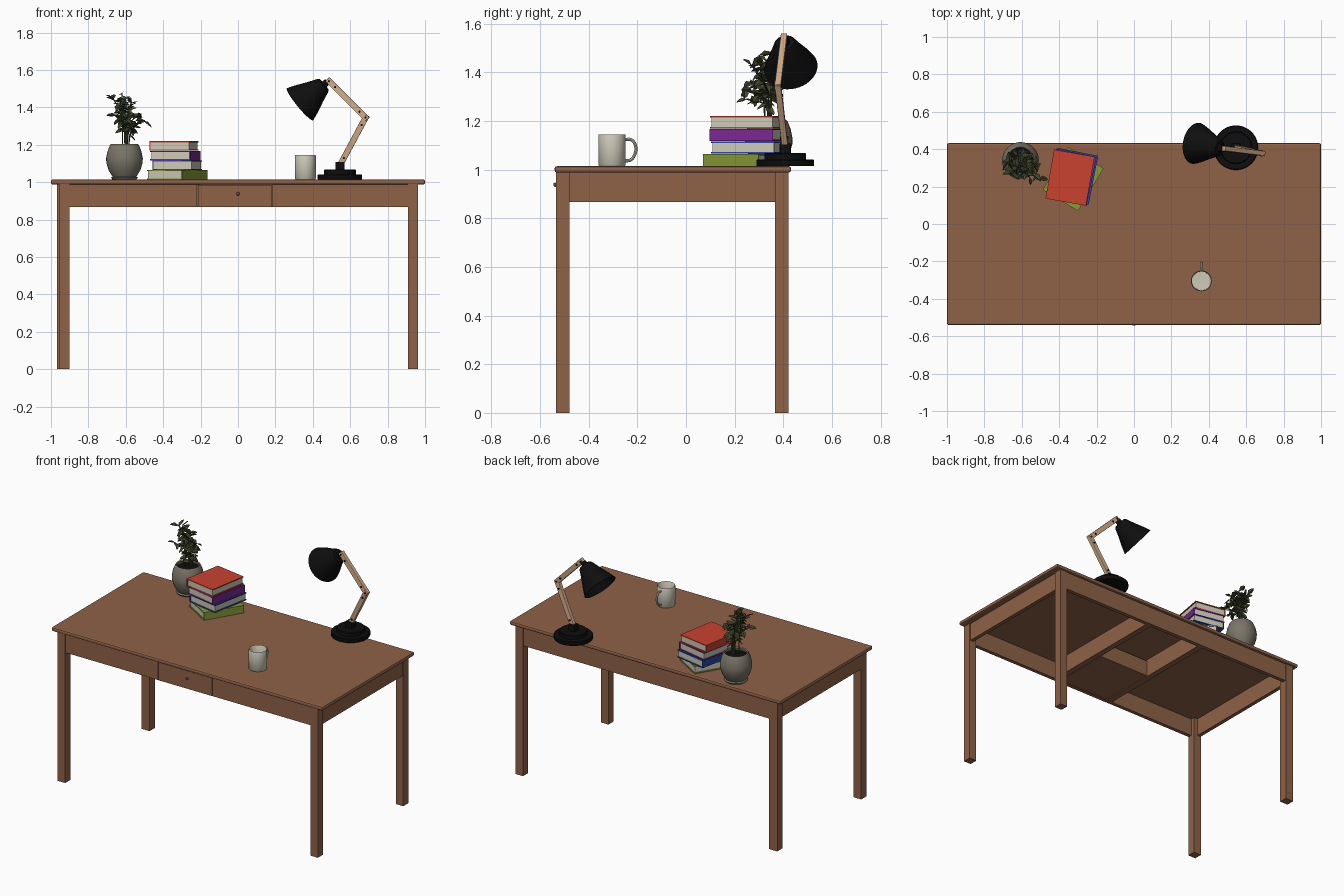
import bpy, bmesh, math, random
from mathutils import Vector, Matrix

if "Cube" in bpy.data.objects:
    bpy.data.objects.remove(bpy.data.objects["Cube"])

random.seed(4)


def mat(name, r, g, b):
    m = bpy.data.materials.new(name)
    lin = lambda c: ((c / 255 + 0.055) / 1.055) ** 2.4 if c > 10 else c / 255 / 12.92
    m.diffuse_color = (lin(r), lin(g), lin(b), 1)
    m.use_nodes = True
    m.node_tree.nodes["Principled BSDF"].inputs["Base Color"].default_value = m.diffuse_color
    return m


WOOD = mat("brown wood", 143, 98, 72)
BLACK = mat("black", 14, 14, 14)
PALE = mat("pale wood", 208, 170, 134)
STONE = mat("stone grey", 122, 117, 104)
LEAF = mat("dark leaf green", 66, 72, 46)
CREAM = mat("cream", 205, 201, 184)
RED = mat("red", 200, 66, 48)
BLUE = mat("blue", 42, 72, 165)
PURPLE = mat("purple", 122, 40, 145)
GREEN = mat("olive green", 135, 152, 56)


def finish(bm, name, material, smooth=False):
    bmesh.ops.recalc_face_normals(bm, faces=bm.faces)
    me = bpy.data.meshes.new(name)
    bm.to_mesh(me)
    bm.free()
    me.materials.append(material)
    ob = bpy.data.objects.new(name, me)
    bpy.context.collection.objects.link(ob)
    if smooth:
        bpy.ops.object.select_all(action='DESELECT')
        ob.select_set(True)
        bpy.context.view_layer.objects.active = ob
        bpy.ops.object.shade_smooth_by_angle(angle=math.radians(40))
    return ob


def box(name, lo, hi, material, matrix=Matrix(), bevel=0):
    bm = bmesh.new()
    bmesh.ops.create_cube(bm, size=1)
    lo, hi = Vector(lo), Vector(hi)
    for v in bm.verts:
        v.co = (lo + hi) / 2 + v.co * (hi - lo)
    if bevel:
        bmesh.ops.bevel(bm, geom=bm.edges[:], offset=bevel, segments=2, affect='EDGES', profile=0.5)
    bm.transform(matrix)
    return finish(bm, name, material)


def lathe(name, profile, material, matrix=Matrix(), n=32):
    """Spin an (r, z) profile around z."""
    bm = bmesh.new()
    vs = [bm.verts.new((r, 0, z)) for r, z in profile]
    es = [bm.edges.new(p) for p in zip(vs, vs[1:])]
    bmesh.ops.spin(bm, geom=vs + es, axis=(0, 0, 1), cent=(0, 0, 0), angle=2 * math.pi, steps=n)
    bmesh.ops.remove_doubles(bm, verts=bm.verts, dist=1e-5)
    bm.transform(matrix)
    return finish(bm, name, material, True)


def frame(a, b):
    """Matrix at a with z towards b and y near world y."""
    z = (Vector(b) - Vector(a)).normalized()
    x = Vector((0, 1, 0)).cross(z).normalized()
    y = z.cross(x)
    return Matrix.Translation(a) @ Matrix((x, y, z)).transposed().to_4x4()


def tube(name, pts, radius, material):
    cu = bpy.data.curves.new(name, 'CURVE')
    cu.dimensions = '3D'
    cu.bevel_depth, cu.bevel_resolution, cu.resolution_u = radius, 2, 6
    cu.use_fill_caps = True
    sp = cu.splines.new('BEZIER')
    sp.bezier_points.add(len(pts) - 1)
    for p, co in zip(sp.bezier_points, pts):
        p.co = co
        p.handle_left_type = p.handle_right_type = 'AUTO'
    tmp = bpy.data.objects.new(name, cu)
    bpy.context.collection.objects.link(tmp)
    bpy.context.view_layer.update()
    me = bpy.data.meshes.new_from_object(tmp.evaluated_get(bpy.context.evaluated_depsgraph_get()))
    bpy.data.objects.remove(tmp)
    bm = bmesh.new()
    bm.from_mesh(me)
    return finish(bm, name, material, True)


# Table: top, legs, aprons
TOP = 1.014
box("table_top", (-1, -0.54, 0.988), (1, 0.432, TOP), WOOD, bevel=0.009)
for name, x0, x1, y0 in (("front_left_leg", -0.957, -0.9, -0.535), ("back_left_leg", -0.968, -0.908, 0.365),
                         ("front_right_leg", 0.908, 0.963, -0.535), ("back_right_leg", 0.908, 0.963, 0.365)):
    box(name, (x0, y0, 0), (x1, y0 + 0.056, 0.99), WOOD)
box("front_apron_left", (-0.9, -0.53, 0.867), (-0.219, -0.505, 0.99), WOOD)
box("front_apron_right", (0.184, -0.53, 0.867), (0.91, -0.505, 0.99), WOOD)
box("back_apron", (-0.91, 0.39, 0.867), (0.91, 0.416, 0.99), WOOD)
for side, x in (("left", -0.955), ("right", 0.93)):
    box(side + "_apron", (x, -0.48, 0.867), (x + 0.026, 0.366, 0.99), WOOD)

# Drawer with box, side rails and knob
box("drawer_front", (-0.215, -0.531, 0.867), (0.18, -0.505, 0.986), WOOD)
box("drawer_box", (-0.2, -0.506, 0.872), (0.18, -0.11, 0.98), WOOD)
box("left_rail", (-0.24, -0.506, 0.867), (-0.2, 0.39, 0.99), WOOD)
box("right_rail", (0.19, -0.506, 0.867), (0.23, 0.39, 0.99), WOOD)
lathe("drawer_knob", [(0, 0), (0.006, 0), (0.009, 0.008), (0.006, 0.013), (0, 0.013)], WOOD,
      frame((0, -0.531, 0.938), (0.0001, -1, 0.938)), 12)

# Stack of books: centre, turn, spine side
books = (("green_book", GREEN, -0.325, 0.24, -31, 1), ("blue_book", BLUE, -0.325, 0.255, -11, -1),
         ("purple_book", PURPLE, -0.335, 0.25, -12, 1), ("red_book", RED, -0.342, 0.248, -10, -1))
for i, (name, col, x, y, turn, s) in enumerate(books):
    m = Matrix.Translation((x, y, TOP + 0.0515 * i)) @ Matrix.Rotation(math.radians(turn), 4, 'Z') \
        @ Matrix.Diagonal((s, 1, 1, 1))
    w, d, h = 0.11, 0.133, 0.051
    box(name + "_bottom_cover", (-w, -d, 0), (w, d, 0.006), col, m)
    box(name + "_top_cover", (-w, -d, h - 0.006), (w, d, h), col, m)
    box(name + "_spine", (w - 0.006, -d, 0.006), (w, d, h - 0.006), col, m)
    box(name + "_pages", (-w + 0.006, -d + 0.005, 0.006), (w - 0.006, d - 0.005, h - 0.006), CREAM, m)

# Mug
mx, my = 0.36, -0.304
lathe("mug_body", [(0, 0), (0.052, 0), (0.056, 0.005), (0.056, 0.127), (0.054, 0.131), (0.051, 0.127),
                   (0.05, 0.012), (0, 0.01)], CREAM, Matrix.Translation((mx, my, TOP)))
tube("mug_handle", [(mx, my + 0.052, TOP + 0.11), (mx, my + 0.08, TOP + 0.108), (mx, my + 0.096, TOP + 0.085),
                    (mx, my + 0.094, TOP + 0.05), (mx, my + 0.076, TOP + 0.026), (mx, my + 0.052, TOP + 0.022)],
     0.0065, CREAM)

# Plant pot and soil
px, py = -0.607, 0.34
pot = Matrix.Translation((px, py, TOP))
lathe("plant_pot", [(0, 0), (0.064, 0), (0.072, 0.01), (0.064, 0.016), (0.085, 0.05), (0.097, 0.09), (0.098, 0.115),
                    (0.091, 0.15), (0.078, 0.183), (0.072, 0.191), (0.066, 0.185), (0.07, 0.165), (0, 0.165)],
      STONE, pot)
lathe("soil", [(0, 0.178), (0.04, 0.176), (0.069, 0.168)], BLACK, pot)

# Plant: stems carrying small folded leaves
leaves = bmesh.new()


def leaf(base, direction, size):
    d = direction.normalized()
    side = d.cross(Vector((random.uniform(-1, 1), random.uniform(-1, 1), 1))).normalized()
    up = side.cross(d)
    p = [base, base + d * size * 0.4 + side * size * 0.27 + up * size * 0.08, base + d * size * 0.8 + side * size * 0.16,
         base + d * size - up * size * 0.1, base + d * size * 0.8 - side * size * 0.16,
         base + d * size * 0.4 - side * size * 0.27 + up * size * 0.08]
    v = [leaves.verts.new(q) for q in p]
    leaves.faces.new((v[0], v[1], v[2], v[3]))
    leaves.faces.new((v[0], v[3], v[4], v[5]))


tips = ((-0.62, 0.30, 1.47, 20), (-0.67, 0.33, 1.45, 18), (-0.57, 0.27, 1.43, 15), (-0.66, 0.27, 1.36, 10),
        (-0.53, 0.32, 1.37, 13), (-0.50, 0.23, 1.33, 13), (-0.61, 0.37, 1.40, 12), (-0.56, 0.25, 1.29, 8))
for i, (x, y, z, count) in enumerate(tips):
    a = Vector((px + random.uniform(-0.02, 0.02), py + random.uniform(-0.02, 0.02), TOP + 0.17))
    c = Vector((x, y, z))
    b = a.lerp(c, 0.5) + Vector(((a.x - x) * 0.25, (a.y - y) * 0.25, 0.03))
    tube("plant_stem_%d" % (i + 1), [a, b, c], 0.0035, LEAF)
    for k in range(count):
        t = 0.35 + 0.65 * (k + 1) / count
        q = a * (1 - t) ** 2 + (b * 2 - (a + c) / 2) * 2 * t * (1 - t) + c * t * t
        ang = k * 2.4 + i
        leaf(q, Vector((math.cos(ang), math.sin(ang), random.uniform(-1.2, 0.7))), random.uniform(0.045, 0.062))
finish(leaves, "plant_leaves", LEAF)

# Lamp: stepped base and bracket
lx, ly = 0.545, 0.408
lathe("lamp_base", [(0, 0), (0.116, 0), (0.119, 0.004), (0.119, 0.024), (0.115, 0.028), (0.086, 0.028), (0.086, 0.05),
                    (0.082, 0.054), (0, 0.054)], BLACK, Matrix.Translation((lx, ly, TOP)), 48)
box("lamp_bracket", (lx - 0.025, ly - 0.024, TOP + 0.05), (lx + 0.025, ly + 0.024, TOP + 0.095), BLACK, bevel=0.006)

# Lamp: two wooden arms with pins at the joints
foot, elbow, head = Vector((lx, ly, 1.09)), Vector((0.682, 0.378, 1.345)), Vector((0.487, 0.402, 1.54))
for name, a, b in (("lower_arm", foot, elbow), ("upper_arm", elbow, head)):
    length = (b - a).length
    box("lamp_" + name, (-0.016, -0.013, -0.014), (0.016, 0.013, length + 0.014), PALE, frame(a, b), bevel=0.003)
    for k, z in enumerate((0.0, 0.045, length - 0.045, length)):
        c = frame(a, b) @ Vector((0, 0, z))
        lathe("lamp_%s_pin_%d" % (name, k + 1), [(0, 0), (0.006, 0), (0.006, 0.034), (0, 0.034)], BLACK,
              Matrix.Translation(c + Vector((0, 0.017, 0))) @ Matrix.Rotation(math.pi / 2, 4, 'X'), 12)

# Lamp shade: hollow flared cone with a neck
neck, mouth = Vector((0.46, 0.406, 1.522)), Vector((0.326, 0.432, 1.412))
axis = frame(neck, mouth)
lathe("lamp_shade", [(0, -0.022), (0.018, -0.022), (0.02, 0), (0.038, 0.001), (0.046, 0.01), (0.066, 0.06), (0.095, 0.125),
                     (0.111, 0.168), (0.108, 0.169), (0.091, 0.125), (0.062, 0.06), (0.04, 0.014), (0, 0.01)],
      BLACK, axis, 40)
tube("lamp_shade_joint", [head, neck.lerp(head, 0.5), neck], 0.013, BLACK)
